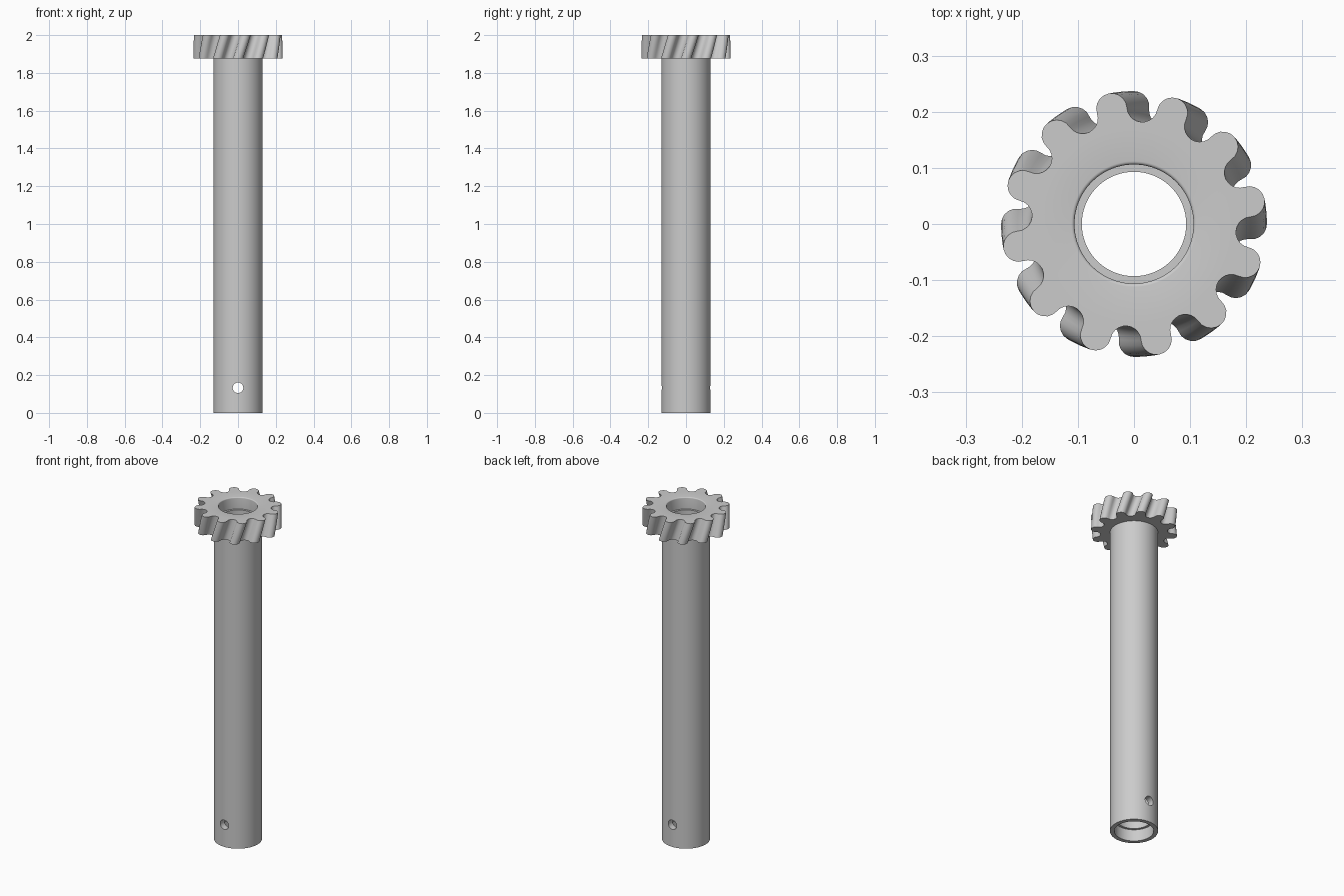
import bpy, bmesh
from math import sin, cos, pi, radians
from mathutils import Vector, Matrix

cube = bpy.data.objects.get("Cube")
if cube:
    bpy.data.objects.remove(cube, do_unlink=True)

TEETH, ARC = 12, 10              # tooth count, steps per rounded arc
COUNT = TEETH * ARC * 2          # points in every ring
GEAR_BOTTOM, TOP = 1.875, 2.0
TWIST = radians(11)
PITCH_R = 0.2095
HALF = pi / TEETH                # angle from tooth to gullet
ARC_R = PITCH_R * sin(HALF / 2)  # tip and gullet arcs touch each other

steel = bpy.data.materials.new("steel grey")
steel.diffuse_color = (0.6, 0.6, 0.6, 1)
steel.use_nodes = True
steel.node_tree.nodes["Principled BSDF"].inputs["Base Color"].default_value = (0.6, 0.6, 0.6, 1)


def gear_outline():
    """Alternating round tips and round gullets around the pitch circle."""
    points = []
    for k in range(TEETH * 2):
        mid = k * HALF
        centre = Vector((cos(mid), sin(mid))) * PITCH_R
        tip = k % 2 == 0
        reach = pi / 2 + HALF / 2 if tip else pi / 2 - HALF / 2
        for i in range(ARC):
            a = reach * (2 * i / ARC - 1)
            a = mid + a if tip else mid + pi - a
            points.append(centre + Vector((cos(a), sin(a))) * ARC_R)
    return points


outline = gear_outline()
bm = bmesh.new()


def add_ring(points, z, turn=0.0):
    rot = Matrix.Rotation(turn, 2)
    return [bm.verts.new((*(rot @ p), z)) for p in points]


def circle(r):
    start = -pi / 2 / TEETH
    return [Vector((cos(start + 2 * pi * i / COUNT), sin(start + 2 * pi * i / COUNT))) * r
            for i in range(COUNT)]


# Bore and shaft section: rounded lip, upper recess, bore, lower recess, outer wall
section = [(0.106 + 0.006 * (1 - sin(t * pi / 8)), TOP - 0.006 * (1 - cos(t * pi / 8)))
           for t in range(5)]
section += [(0.106, 1.93), (0.093, 1.93), (0.093, 0.2), (0.093, 0.07),
            (0.107, 0.07), (0.107, 0), (0.131, 0), (0.131, 0.08),
            (0.131, 0.19), (0.131, GEAR_BOTTOM)]
rings = [add_ring(circle(r), z) for r, z in section]

# Helical gear head: flat underside, twisted teeth, flat top
hub = [p.normalized() * 0.175 for p in outline]
rings.append(add_ring(hub, GEAR_BOTTOM))
LAYERS = 8
for i in range(LAYERS + 1):
    t = i / LAYERS
    rings.append(add_ring(outline, GEAR_BOTTOM + t * (TOP - GEAR_BOTTOM), t * TWIST))
rings.append(add_ring(hub, TOP, TWIST))

# Join each ring to the next, the last one back to the first
for a, b in zip(rings, rings[1:] + rings[:1]):
    for i in range(COUNT):
        j = (i + 1) % COUNT
        bm.faces.new((a[i], a[j], b[j], b[i]))
bmesh.ops.recalc_face_normals(bm, faces=bm.faces)

mesh = bpy.data.meshes.new("gear_shaft")
bm.to_mesh(mesh)
bm.free()
mesh.materials.append(steel)
shaft = bpy.data.objects.new("gear_shaft", mesh)
bpy.context.collection.objects.link(shaft)

# Cross pin hole near the foot
bpy.ops.mesh.primitive_cylinder_add(vertices=40, radius=0.028, depth=0.5,
                                    location=(0, 0, 0.133), rotation=(pi / 2, 0, 0))
cutter = bpy.context.object
cutter.name = "pin_hole_cutter"
cutter.hide_render = True
cutter.data.materials.append(steel)
cut = shaft.modifiers.new("pin_hole", "BOOLEAN")
cut.operation, cut.solver, cut.object = "DIFFERENCE", "EXACT", cutter

bpy.ops.object.select_all(action="DESELECT")
shaft.select_set(True)
bpy.context.view_layer.objects.active = shaft
bpy.ops.object.modifier_apply(modifier=cut.name)
bpy.data.objects.remove(cutter, do_unlink=True)
bpy.ops.object.shade_smooth_by_angle(angle=radians(30))
